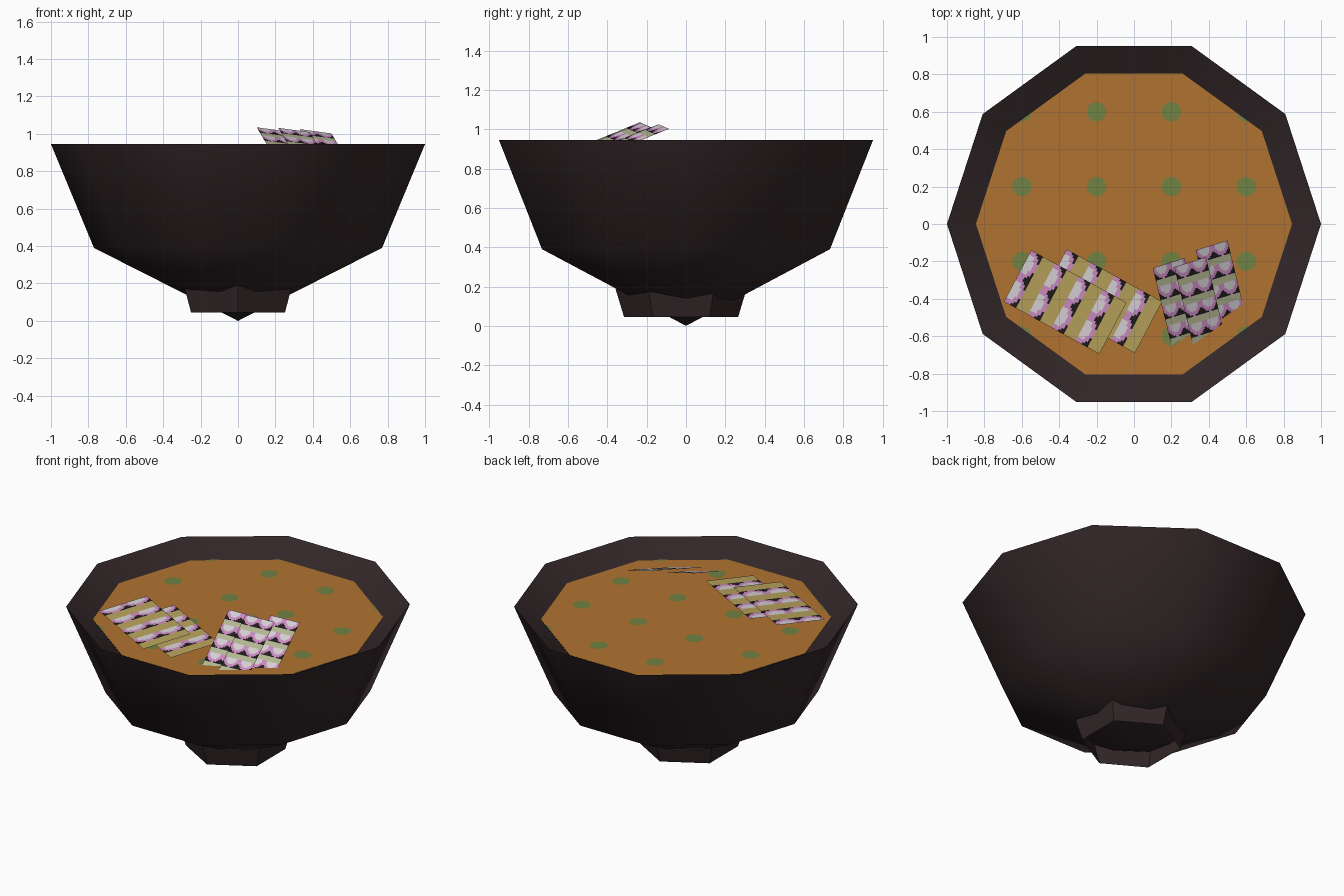
import bpy, bmesh
from math import sin, cos, pi, radians
from mathutils import Vector

if "Cube" in bpy.data.objects:
    bpy.data.objects.remove(bpy.data.objects["Cube"])


def srgb(*rgb):
    return tuple((c / 255 / 12.92) if c < 11 else ((c / 255 + 0.055) / 1.055) ** 2.4 for c in rgb) + (1.0,)


def material(name, *rgb):
    mat = bpy.data.materials.new(name)
    mat.use_nodes = True
    mat.diffuse_color = srgb(*rgb)
    node = mat.node_tree.nodes["Principled BSDF"]
    node.inputs["Base Color"].default_value = srgb(*rgb)
    node.inputs["Roughness"].default_value = 0.9
    return mat


lacquer = material("dark lacquer", 50, 38, 40)
broth = material("brown broth", 176, 114, 48)
herb = material("herb green", 112, 130, 66)
golden = material("golden yellow", 184, 163, 92)
pale = material("pale green", 182, 186, 148)
pink = material("pink", 205, 140, 195)
white = material("off white", 215, 210, 215)
black = material("seaweed black", 32, 26, 28)


def add_object(name, bm, mats):
    mesh = bpy.data.meshes.new(name)
    bm.to_mesh(mesh)
    bm.free()
    for mat in mats:
        mesh.materials.append(mat)
    obj = bpy.data.objects.new(name, mesh)
    bpy.context.collection.objects.link(obj)
    return obj


def smooth(obj, degrees):
    bpy.ops.object.select_all(action="DESELECT")
    obj.select_set(True)
    bpy.context.view_layer.objects.active = obj
    bpy.ops.object.shade_smooth_by_angle(angle=radians(degrees))


def ring(bm, sides, radius, z, start=0.0, y=0.0):
    angles = [start + 2 * pi * i / sides for i in range(sides)]
    return [bm.verts.new((radius * cos(a), y + radius * sin(a), z)) for a in angles]


def bridge(bm, low, high):
    n = len(low)
    for i in range(n):
        j = (i + 1) % n
        bm.faces.new((low[i], low[j], high[j], high[i]))


SIDES = 10
SOUP_R, SOUP_Z = 0.845, 0.862

# Ten-sided bowl: pointed base, flared wall, inner lip
bm = bmesh.new()
rings = [ring(bm, SIDES, r, z) for r, z in ((0.77, 0.39), (1.0, 0.945), (SOUP_R, SOUP_Z - 0.002))]
for low, high in zip(rings, rings[1:]):
    bridge(bm, low, high)
apex = bm.verts.new((0, 0, 0))
for i in range(SIDES):
    bm.faces.new((apex, rings[0][(i + 1) % SIDES], rings[0][i]))
smooth(add_object("bowl", bm, [lacquer]), 50)

# Open six-sided foot
bm = bmesh.new()
bridge(bm, ring(bm, 6, 0.29, 0.045, pi / 2, -0.025), ring(bm, 6, 0.34, 0.21, pi / 2, -0.025))
add_object("foot", bm, [lacquer])

# Soup surface
bm = bmesh.new()
bm.faces.new(ring(bm, SIDES, SOUP_R, SOUP_Z))
add_object("soup", bm, [broth])

# Herb spots on a regular grid, held inside the soup edge
apothem = SOUP_R * cos(pi / SIDES)
normals = [Vector((cos(a), sin(a), 0)) for a in (pi / SIDES + 2 * pi * i / SIDES for i in range(SIDES))]
bm = bmesh.new()
steps = (-0.6, -0.2, 0.2, 0.6)
for cx in steps:
    for cy in steps:
        spot = ring(bm, 16, 0.052, SOUP_Z + 0.003)
        for v in spot:
            v.co += Vector((cx, cy, 0))
            for n in normals:
                v.co -= n * max(0.0, v.co.dot(n) - apothem)
        bm.faces.new(spot)
add_object("herb_spots", bm, [herb])


def slice_colour(s, t, plain):
    """0 plain, 1 white, 2 pink, 3 black: a half-moon beside a plain band."""
    if s > 1 - plain:
        return 0
    q = s / (1 - plain)
    d = (q * q + ((t - 0.5) / 0.55) ** 2) ** 0.5
    return 1 if d < 0.68 else 2 if d < 0.98 else 3


def topping(name, corner, along, across, bands, rows, plain, base, cells=12):
    """Flat sheet of patterned tiles, bands run along, rows run across."""
    corner, along, across = Vector(corner), Vector(along), Vector(across)
    nu, nv = bands * cells, rows * cells
    bm = bmesh.new()
    grid = [[bm.verts.new(corner + along * (i / nu) + across * (j / nv)) for j in range(nv + 1)]
            for i in range(nu + 1)]
    for i in range(nu):
        for j in range(nv):
            face = bm.faces.new((grid[i][j], grid[i + 1][j], grid[i + 1][j + 1], grid[i][j + 1]))
            face.material_index = slice_colour((i % cells + 0.5) / cells, (j % cells + 0.5) / cells, plain)
    bmesh.ops.recalc_face_normals(bm, faces=bm.faces)
    if sum(f.normal.z for f in bm.faces) < 0:
        bmesh.ops.reverse_faces(bm, faces=bm.faces)
    add_object(name, bm, [base, white, pink, black])


# Two overlapping golden sheets lying on the soup
for name, corner in (("golden_sheet_upper", (-0.55, -0.14, 0.912)),
                     ("golden_sheet_lower", (-0.36, -0.135, 0.904))):
    topping(name, corner, (0.51, -0.28, 0), (-0.145, -0.275, -0.03), 4, 2, 0.5, golden)

# Three pale sheets leaning up out of the soup
for name, corner in (("pale_sheet_left", (0.10, -0.235, 1.035)),
                     ("pale_sheet_middle", (0.215, -0.23, 1.032)),
                     ("pale_sheet_right", (0.33, -0.14, 1.025))):
    topping(name, corner, (0.10, -0.415, -0.17), (0.17, 0.053, -0.023), 4, 2, 0.35, pale)
